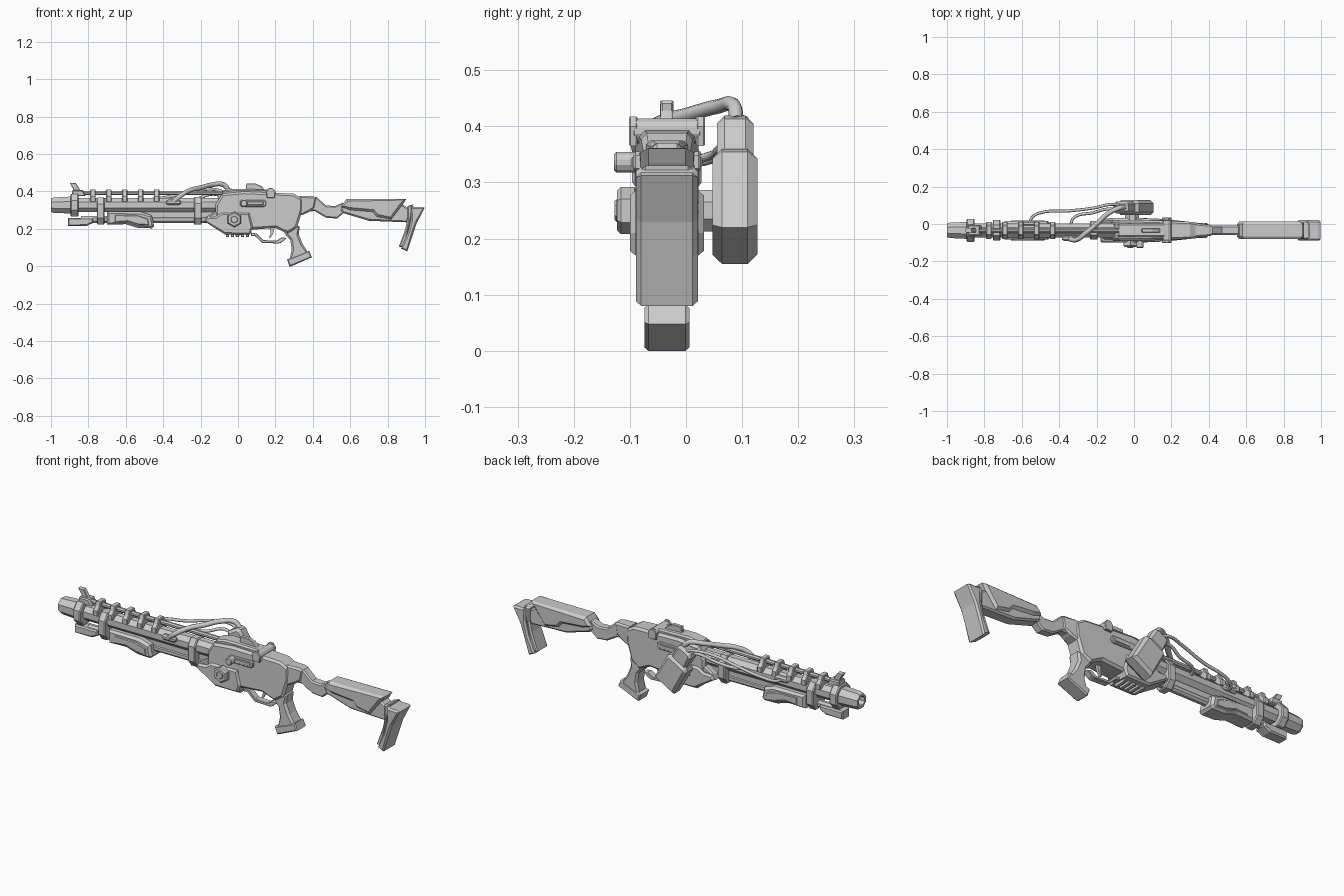
import bpy, bmesh, math
from mathutils import Vector, Matrix

YC = -0.034  # centre plane of the weapon body


def finish(name, bm):
    bmesh.ops.recalc_face_normals(bm, faces=bm.faces)
    me = bpy.data.meshes.new(name)
    bm.to_mesh(me)
    bm.free()
    ob = bpy.data.objects.new(name, me)
    bpy.context.collection.objects.link(ob)
    return ob


def prism(name, pts, lo, hi, c=0.0, axis='y', taper=None):
    """Extrude a profile: (x,z) along y, or (y,z) along x; c chamfers both ends."""
    bm = bmesh.new()
    place = (lambda p, d: (p[0], d, p[1])) if axis == 'y' else (lambda p, d: (d, p[0], p[1]))
    a = [bm.verts.new(place(p, lo + c)) for p in pts]
    b = [bm.verts.new(place(p, hi - c)) for p in pts]
    caps = [bm.faces.new(a), bm.faces.new(b)]
    n = len(pts)
    for i in range(n):
        bm.faces.new((a[i], a[(i + 1) % n], b[(i + 1) % n], b[i]))
    bmesh.ops.recalc_face_normals(bm, faces=bm.faces)
    if c:
        bmesh.ops.inset_individual(bm, faces=caps, thickness=c, depth=c)
    if taper:
        x0, x1, s = taper
        for v in bm.verts:
            t = min(max((v.co.x - x0) / (x1 - x0), 0), 1)
            v.co.y = YC + (v.co.y - YC) * (1 + (s - 1) * t)
    return finish(name, bm)


def slab(name, pts, half, c=0.0, taper=None):
    return prism(name, pts, YC - half, YC + half, c, 'y', taper)


def lathe(name, prof, z, n=8, y=YC):
    """Revolve (x, r) around a lengthwise axis; sides are flat to the axes."""
    bm = bmesh.new()
    rings = []
    for x, r in prof:
        R = r / math.cos(math.pi / n)
        rings.append([bm.verts.new((x, y + R * math.cos((i + .5) * math.tau / n),
                                    z + R * math.sin((i + .5) * math.tau / n))) for i in range(n)])
    for p, q in zip(rings, rings[1:]):
        for i in range(n):
            bm.faces.new((p[i], p[(i + 1) % n], q[(i + 1) % n], q[i]))
    bm.faces.new(rings[0])
    bm.faces.new(rings[-1])
    return finish(name, bm)


def pin(name, x, z, r, y0, y1, n=12, c=0.004):
    pts = [(x + r * math.cos((i + .5) * math.tau / n), z + r * math.sin((i + .5) * math.tau / n)) for i in range(n)]
    return prism(name, pts, y0, y1, c)


def cable(name, pts, r):
    cu = bpy.data.curves.new(name, 'CURVE')
    cu.dimensions = '3D'
    cu.bevel_depth = r
    cu.bevel_resolution = 2
    cu.resolution_u = 6
    cu.use_fill_caps = True
    sp = cu.splines.new('BEZIER')
    sp.bezier_points.add(len(pts) - 1)
    for b, p in zip(sp.bezier_points, pts):
        b.co = p
        b.handle_left_type = b.handle_right_type = 'AUTO'
    ob = bpy.data.objects.new(name, cu)
    bpy.context.collection.objects.link(ob)
    return ob


def mirror_profile(right):
    """Right half outline (dy, z) from bottom to top, mirrored about the centre plane."""
    return [(YC + y, z) for y, z in right] + [(YC - y, z) for y, z in reversed(right)]


# Barrel group
lathe("muzzle", [(-0.95, .022), (-1.0, .024), (-1.0, .036), (-0.985, .041), (-0.92, .044), (-0.89, .046)], .327)
lathe("barrel", [(-0.9, .037), (-0.08, .037)], .327)
lathe("top_rail_tube", [(-0.87, .011), (-0.06, .011)], .391)
lathe("magazine_tube", [(-0.84, .018), (-0.08, .018)], .25)
slab("tube_end_cap", [(-.91, .215), (-.81, .215), (-.775, .232), (-.775, .258), (-.91, .258)], .033, .008)
slab("under_barrel_bar", [(-.7, .262), (-.1, .262), (-.1, .3), (-.7, .3)], .014)

# Clamps around the barrel and tube
for nm, x, w, lo, hi, half in (("front_clamp", -.895, .042, .265, .387, .062),
                               ("middle_clamp", -.755, .042, .224, .367, .055),
                               ("rear_clamp", -.236, .042, .222, .37, .05)):
    prism(nm, mirror_profile([(half * .5, lo), (half, lo + .035), (half, hi - .035), (half * .5, hi)]),
          x, x + w, .005, 'x')
for i in range(5):
    x = -.79 + i * .085
    prism(f"rail_bracket_{i + 1}", mirror_profile([(.046, .345), (.046, .372), (.03, .388), (.022, .411)]),
          x, x + .029, .004, 'x')

# Front sight
slab("front_sight", [(-.87, .38), (-.835, .38), (-.84, .402), (-.868, .446), (-.9, .446), (-.882, .415)], .012, .003)
slab("front_sight_base", [(-.89, .375), (-.815, .375), (-.83, .408), (-.885, .408)], .028, .006)

# Sliding foregrip
slab("foregrip", [(-.7, .222), (-.6, .225), (-.535, .205), (-.46, .203), (-.448, .215), (-.46, .272),
                  (-.52, .292), (-.7, .292)], .05, .013)
slab("foregrip_panel", [(-.66, .235), (-.59, .238), (-.53, .22), (-.475, .22), (-.48, .255), (-.54, .275),
                        (-.66, .275)], .054, .006)

# Receiver
slab("receiver", [(-.12, .21), (.07, .195), (.2, .205), (.265, .175), (.315, .205), (.345, .3), (.345, .36),
                  (.3, .388), (.03, .4), (-.085, .388), (-.12, .33)], .056, .012, (.2, .35, .72))
slab("receiver_nose", [(-.18, .235), (-.1, .215), (-.06, .3), (-.07, .375), (-.105, .36), (-.11, .3),
                       (-.17, .262)], .05, .008)
slab("lower_side_plate", [(-.18, .24), (-.07, .17), (.065, .17), (.08, .21), (.06, .285), (-.09, .285),
                          (-.12, .265), (-.17, .262)], .066, .01)
for i in range(5):
    x = -.064 + i * .027
    slab(f"lower_rail_tooth_{i + 1}", [(x, .156), (x + .015, .156), (x + .015, .18), (x, .18)], .035, .004)
slab("top_cover", [(-.09, .38), (.19, .38), (.18, .41), (-.02, .414), (-.08, .402)], .036, .008)
slab("top_ridge", [(.04, .405), (.145, .405), (.125, .428), (.095, .442), (.045, .442)], .011, .003)
slab("bolt_frame", [(.01, .325), (.02, .318), (.14, .318), (.15, .325), (.15, .348), (.14, .355), (.02, .355),
                    (.01, .348)], .06, .004)
slab("bolt", [(.045, .328), (.135, .328), (.135, .345), (.045, .345)], .063, .002)
pin("bolt_handle", .032, .336, .019, -.128, -.07)
for s, nm in ((-1, "left"), (1, "right")):
    y = YC + s * .06
    prism(f"rear_sight_plate_{nm}", [(.155, .365), (.195, .365), (.2, .4), (.185, .418), (.165, .418), (.15, .4)],
          y - .008, y + .008, .003)
pin("rear_sight_pin", .177, .392, .023, YC - .062, YC + .062)

# Cross axle with hex nut, carrying the side canister
pin("hex_nut", -.02, .25, .042, -.123, -.085, 6, .007)
pin("hex_nut_core", -.02, .25, .02, -.127, -.1, 6, .003)
pin("canister_mount", -.01, .25, .04, 0, .06, 8)


def tilted(name, prof, y0, y1, c):
    """Part of the canister: profile in its own frame, leaned 30 degrees forward."""
    t = math.radians(30)
    o = Vector((.048, .1875))
    u, v = Vector((math.cos(t), math.sin(t))), Vector((-math.sin(t), math.cos(t)))
    return prism(name, [tuple(o + u * a + v * b) for a, b in prof], y0, y1, c)


tilted("side_canister", [(-.065, 0), (.065, 0), (.065, .155), (.05, .17), (-.05, .17), (-.065, .155)], .047, .127, .017)
tilted("canister_cap", [(-.045, .16), (.045, .16), (.045, .235), (.03, .25), (-.03, .25), (-.045, .235)], .055, .12, .014)

# Cables
cable("thick_cable", [(-.05, .09, .41), (-.08, .085, .437), (-.14, .055, .435), (-.2, .0, .42), (-.26, -.05, .405),
                      (-.31, -.085, .375), (-.345, -.08, .345)], .013)
cable("long_cable", [(-.06, .1, .39), (-.12, .105, .41), (-.22, .085, .405), (-.35, .07, .375), (-.5, .06, .35),
                     (-.545, .035, .338), (-.56, -.005, .335)], .008)
cable("short_cable", [(-.08, .075, .375), (-.14, .08, .385), (-.22, .06, .36), (-.32, .035, .345), (-.34, -.005, .335)], .008)
for nm, x, y in (("thick_cable_plug", -.345, YC - .042), ("long_cable_plug", -.56, YC + .036)):
    lathe(nm, [(x - .04, .008), (x - .03, .014), (x + .03, .014), (x + .04, .008)], .342, 8, y)

# Trigger and guard
slab("trigger_guard", [(.07, .18), (.1, .175), (.135, .14), (.205, .137), (.235, .155), (.26, .15), (.235, .128),
                       (.22, .122), (.13, .125), (.09, .162), (.07, .162)], .018, .003)
slab("trigger", [(.17, .205), (.195, .205), (.188, .175), (.172, .15), (.166, .155), (.175, .18)], .007)

# Pistol grip
slab("pistol_grip", [(.235, .215), (.33, .215), (.325, .17), (.345, .12), (.385, .055), (.275, .025), (.287, .09),
                     (.28, .14), (.25, .175)], .037, .011)
slab("grip_base", [(.262, .036), (.275, .0), (.285, .0), (.395, .048), (.38, .083)], .04, .007)

# Shoulder stock
slab("stock_collar", [(.33, .27), (.37, .285), (.41, .31), (.42, .368), (.4, .375), (.33, .375)], .038, .01, (.33, .42, .75))
slab("stock_neck", [(.34, .365), (.42, .37), (.47, .325), (.52, .322), (.56, .34), (.57, .29), (.53, .255), (.47, .26),
                    (.41, .295), (.34, .29)], .025, .007)
slab("stock_lower", [(.55, .3), (.56, .338), (.87, .338), (.925, .3), (.905, .235), (.7, .243), (.56, .285)], .034, .009)
slab("stock_comb", [(.55, .318), (.58, .36), (.9, .361), (.885, .335), (.82, .25), (.74, .265), (.72, .29),
                    (.6, .3)], .047, .014)
slab("butt_plate", [(.905, .322), (.935, .33), (.925, .24), (.89, .1), (.86, .105), (.895, .2), (.905, .25)], .046, .008)
slab("butt_pad", [(.925, .328), (.94, .318), (.985, .318), (.998, .312), (.955, .23), (.935, .17), (.905, .08),
                  (.872, .095), (.908, .18), (.925, .25)], .055, .009)
